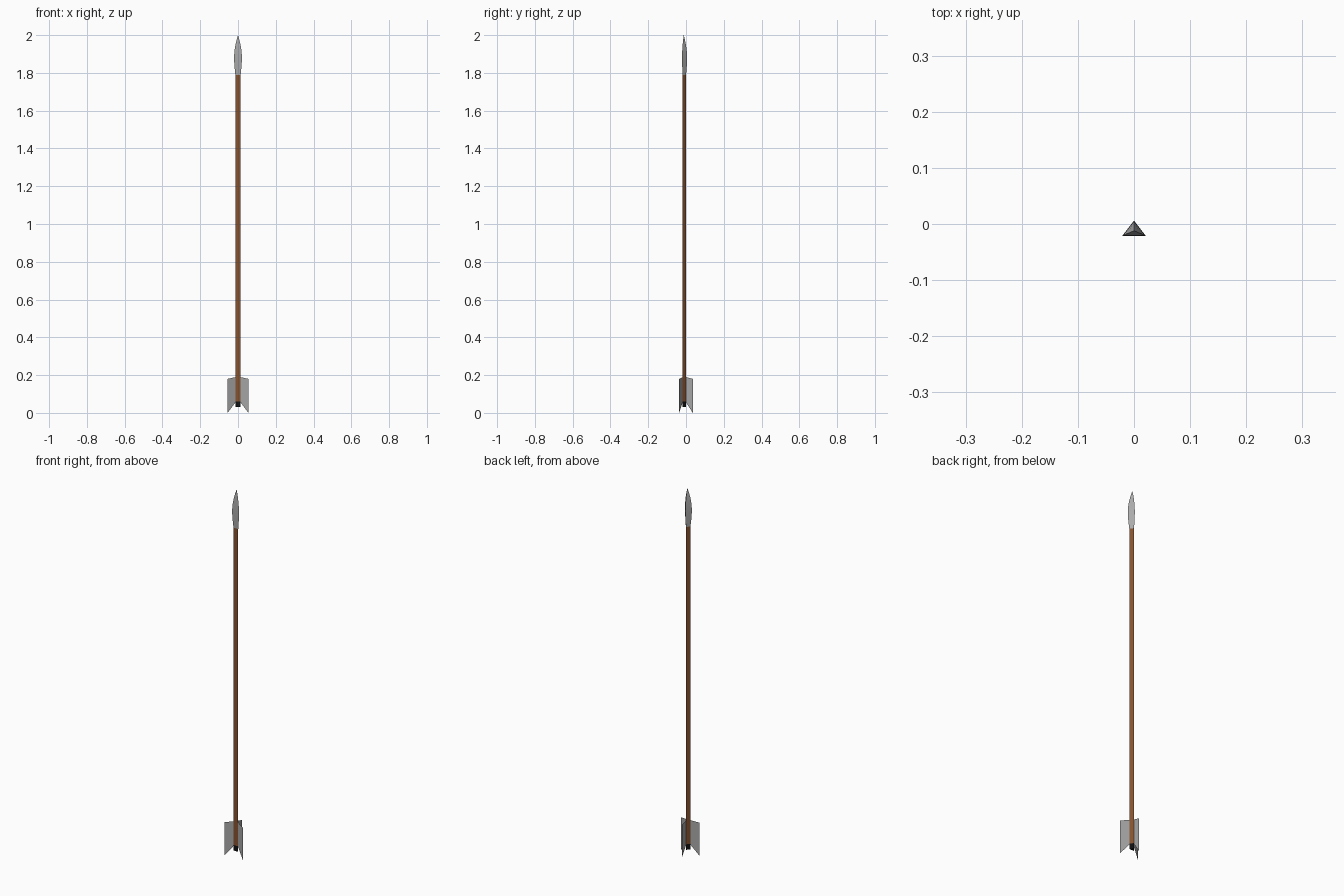
import bpy, bmesh, math

if "Cube" in bpy.data.objects:
    bpy.data.objects.remove(bpy.data.objects["Cube"])

YC, SQUASH = -0.012, 0.75      # arrow axis offset, depth flattening
ANGLES = [math.radians(a) for a in (90, 210, 330)]


def material(name, rgb):
    m = bpy.data.materials.new(name)
    m.diffuse_color = (*rgb, 1)
    m.use_nodes = True
    m.node_tree.nodes["Principled BSDF"].inputs["Base Color"].default_value = m.diffuse_color
    return m


wood = material("brown wood", (0.23, 0.085, 0.03))
steel = material("steel grey", (0.40, 0.40, 0.40))
feather = material("feather grey", (0.38, 0.38, 0.38))
black = material("black", (0.005, 0.005, 0.005))


def point(r, a, z):
    return (r * math.cos(a), YC + SQUASH * r * math.sin(a), z)


def finish(bm, name, mat):
    bmesh.ops.recalc_face_normals(bm, faces=bm.faces)
    me = bpy.data.meshes.new(name)
    bm.to_mesh(me)
    bm.free()
    me.materials.append(mat)
    ob = bpy.data.objects.new(name, me)
    bpy.context.collection.objects.link(ob)
    return ob


def prism(name, profile, mat):
    """Three-sided loft through (radius, height) pairs; radius 0 is a point."""
    bm = bmesh.new()
    rings = []
    for r, z in profile:
        if r == 0:
            rings.append([bm.verts.new(point(0, 0, z))] * 3)
        else:
            rings.append([bm.verts.new(point(r, a, z)) for a in ANGLES])
    for lo, hi in zip(rings, rings[1:]):
        for i in range(3):
            j = (i + 1) % 3
            quad = list(dict.fromkeys((lo[i], lo[j], hi[j], hi[i])))
            bm.faces.new(quad)
    for ring, (r, z) in ((rings[0], profile[0]), (rings[-1], profile[-1])):
        if r:
            bm.faces.new(ring)
    return finish(bm, name, mat)


# Shaft and nock
prism("shaft", [(0.0155, 0.06), (0.0155, 1.795)], wood)
prism("nock", [(0.0155, 0.03), (0.0155, 0.06)], black)

# Leaf-shaped head
head = prism("arrow_head", [(0.0165, 1.79), (0.0215, 1.835), (0.0242, 1.875),
                            (0.0225, 1.91), (0.0165, 1.945), (0.0085, 1.975),
                            (0, 2.0)], steel)
bpy.context.view_layer.objects.active = head
head.select_set(True)
bpy.ops.object.shade_smooth_by_angle(angle=math.radians(30))

# Three thin feather vanes
for n, a in enumerate(ANGLES):
    bm = bmesh.new()
    outline = [(0.012, 0.06), (0.064, 0.0), (0.064, 0.18), (0.012, 0.19)]
    bm.faces.new([bm.verts.new(point(r, a, z)) for r, z in outline])
    finish(bm, f"vane_{n + 1}", feather)
